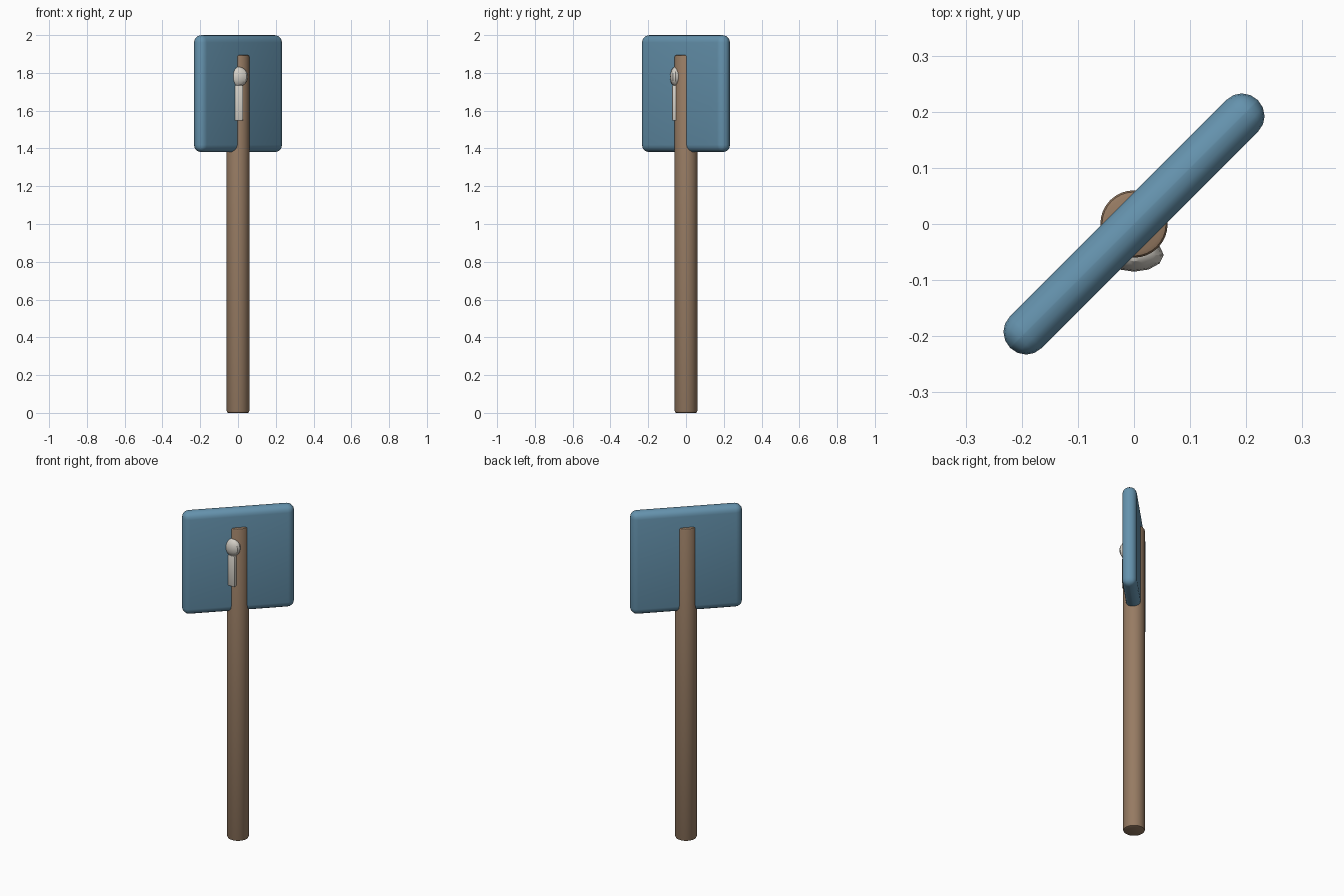
import bpy
from math import radians

cube = bpy.data.objects.get("Cube")
if cube:
    bpy.data.objects.remove(cube, do_unlink=True)


def material(name, rgb):
    m = bpy.data.materials.new(name)
    m.use_nodes = True
    color = (*rgb, 1)
    m.diffuse_color = color
    m.node_tree.nodes["Principled BSDF"].inputs["Base Color"].default_value = color
    return m


blue = material("slate_blue", (0.13, 0.29, 0.42))
brown = material("wood_brown", (0.31, 0.20, 0.125))
ivory = material("pale_grey", (0.66, 0.63, 0.57))


def finish(name, mat, bevel=0, segments=3):
    """Name, colour, round the edges of and smooth the active object."""
    obj = bpy.context.object
    obj.name = name
    obj.data.materials.append(mat)
    bpy.ops.object.transform_apply(location=False, rotation=False, scale=True)
    if bevel:
        mod = obj.modifiers.new("Rounded edges", "BEVEL")
        mod.width = bevel
        mod.segments = segments
        mod.limit_method = "ANGLE"
        mod.angle_limit = radians(40)
        bpy.ops.object.modifier_apply(modifier=mod.name)
    bpy.ops.object.shade_smooth_by_angle(angle=radians(30))
    return obj


def box(name, low, high, mat, bevel, segments, turn=0):
    bpy.ops.mesh.primitive_cube_add(
        size=1, location=[(a + b) / 2 for a, b in zip(low, high)],
        rotation=(0, 0, radians(turn)))
    bpy.context.object.scale = [b - a for a, b in zip(low, high)]
    return finish(name, mat, bevel, segments)


# Round post
bpy.ops.mesh.primitive_cylinder_add(vertices=32, radius=0.06, depth=1.895,
                                    location=(0, 0, 0.9475))
finish("post", brown, 0.01, 2)

# Thick panel set diagonally through the post
box("panel", (-0.312, -0.04, 1.38), (0.312, 0.04, 2), blue, 0.039, 4, 45)

# Small plate and flattened knob on the front of the post
box("handle_plate", (-0.027, -0.073, 1.547), (0.027, -0.04, 1.735), ivory, 0.006, 2)
bpy.ops.mesh.primitive_uv_sphere_add(segments=12, ring_count=8, radius=1,
                                     location=(0, -0.055, 1.78))
bpy.context.object.scale = (0.053, 0.03, 0.053)
finish("knob", ivory)
